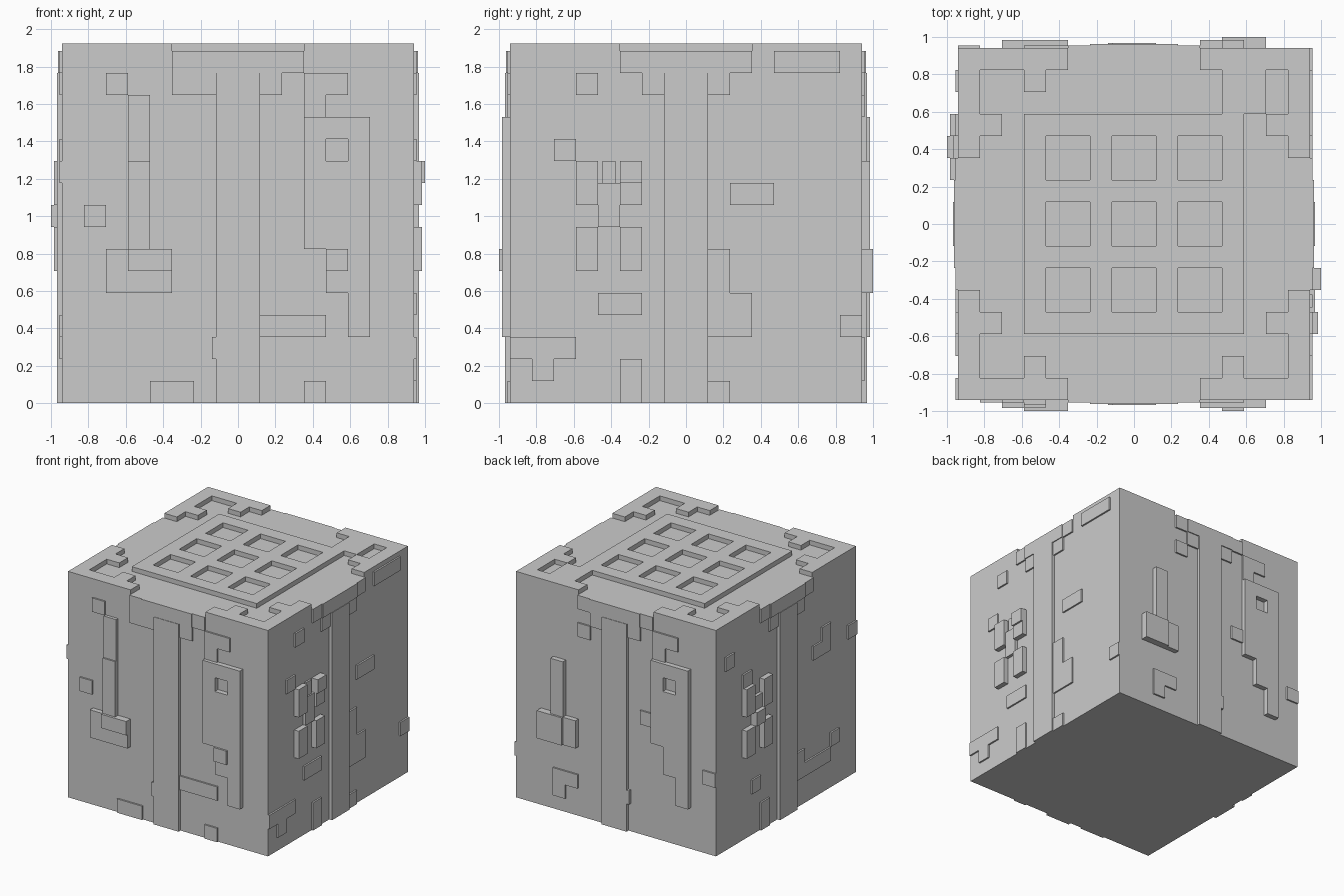
import bpy, bmesh, math
from mathutils import Matrix, Vector

if "Cube" in bpy.data.objects:
    bpy.data.objects.remove(bpy.data.objects["Cube"])

P = 2 / 17            # one cell of the 16 x 16 x 16 block
H = 8 * P             # half width of the block
TOP = 16 * P
LIFT = 0.04           # thickness of the top layer
LOW, MID, PANEL, HIGH = 0.014, 0.026, 0.043, 0.059   # relief heights
FRONT, RIGHT, BACK, LEFT = range(4)

grey = bpy.data.materials.new("plain grey")
grey.diffuse_color = (0.6, 0.6, 0.6, 1)
grey.use_nodes = True
grey.node_tree.nodes["Principled BSDF"].inputs["Base Color"].default_value = grey.diffuse_color


def build(name, boxes, turn=0):
    """One object from (low corner, high corner) boxes, turned about z in quarter turns."""
    bm = bmesh.new()
    for lo, hi in boxes:
        lo, hi = Vector(lo), Vector(hi)
        m = Matrix.Translation((lo + hi) / 2) @ Matrix.Diagonal((*(hi - lo), 1))
        bmesh.ops.create_cube(bm, size=1, matrix=m)
    bmesh.ops.rotate(bm, verts=bm.verts, cent=(0, 0, 0),
                     matrix=Matrix.Rotation(turn * math.pi / 2, 3, 'Z'))
    me = bpy.data.meshes.new(name)
    bm.to_mesh(me)
    bm.free()
    me.materials.append(grey)
    ob = bpy.data.objects.new(name, me)
    bpy.context.collection.objects.link(ob)
    return ob


def relief(name, side, depth, *rects):
    """Raised plates on a side; each rect is left, right, top, bottom in cells."""
    build(name, [((a * P - H, -H - depth, TOP - d * P), (b * P - H, -H + 0.01, TOP - c * P))
                 for a, b, c, d in rects], side)


def top_plates(name, rects, sx=1, sy=1):
    """Raised plates on the top, cells measured from the centre, mirrored by sx, sy."""
    boxes = []
    for x0, x1, y0, y1 in rects:
        xs, ys = sorted((sx * x0, sx * x1)), sorted((sy * y0, sy * y1))
        boxes.append(((xs[0] * P, ys[0] * P, TOP - 0.01), (xs[1] * P, ys[1] * P, TOP + LIFT)))
    build(name, boxes)


# Solid core
build("block_core", [((-H, -H, 0), (H, H, TOP))])

# Work surface with a three by three set of square wells
bars = [(-5, -4), (-2, -1), (1, 2), (4, 5)]
wells = [(-4, -2), (-1, 1), (2, 4)]
top_plates("work_surface", [(-5, 5, *b) for b in bars] + [(*b, *w) for b in bars for w in wells])

# Stepped corner brackets with a small pocket in each
bracket = [(3, 8, 7, 8), (7, 8, 3, 7), (4, 5, 6, 7), (6, 7, 4, 5)]
for sx in (-1, 1):
    for sy in (-1, 1):
        extra = [(4, 5, 5, 6), (5, 6, 5, 7)] if sx > 0 and sy > 0 else []
        top_plates("corner_bracket", bracket + extra, sx, sy)

# Central post and top trim shared by all four sides
for side in range(4):
    relief("centre_post", side, MID, (7, 9, 1, 16))
    relief("top_trim", side, LOW, (5, 11, 0, 1), (6, 7, 1, 2), (9, 10, 1, 2))
    relief("trim_centre", side, MID - 0.004, (6, 10, 0, 1))

# Saw on front and back: blade with grip hole and a raised tooth
for side in (FRONT, BACK):
    relief("saw", side, PANEL, (11, 14, 3, 4), (11, 12, 4, 5), (13, 14, 4, 5),
           (11, 14, 5, 9), (12, 14, 9, 11), (13, 14, 11, 13))
    relief("saw_step", side, LOW, (11, 13, 1, 2), (11, 12, 2, 3))

# Front: hammer and loose chips
relief("hammer_handle_top", FRONT, MID, (3, 4, 2, 5))
relief("hammer_handle", FRONT, PANEL - 0.004, (3, 4, 5, 9))
relief("hammer_head", FRONT, PANEL, (2, 5, 9, 11))
relief("hammer_cheek", FRONT, HIGH, (3, 5, 9, 10))
relief("saw_tooth", FRONT, HIGH, (12, 13, 9, 10))
relief("chips", FRONT, LOW, (2, 3, 1, 2), (1, 2, 7, 8), (9, 12, 12, 13), (4, 6, 15, 16),
       (11, 12, 15, 16), (5, 6, 1, 2))
relief("post_notch", FRONT, MID, (6.82, 7, 13, 14))

# Back: hammer and loose chips
relief("hammer_handle", BACK, PANEL, (3, 4, 5, 9))
relief("hammer_head", BACK, PANEL, (4, 5, 9, 11))
relief("hammer_cheek", BACK, HIGH, (2, 4, 9, 11))
relief("chips", BACK, LOW, (3, 5, 13, 14), (3, 4, 14, 15), (10, 11, 7, 8),
       (15, 16, 10, 11), (5, 6, 2, 3))
relief("post_notch", BACK, MID, (9, 9.18, 13, 14))

# Shears on right and left: two blades, two grips and a pivot
for side in (RIGHT, LEFT):
    relief("shears_blades", side, PANEL, (3, 4, 5, 7), (5, 6, 5, 7))
    relief("shears_grips", side, PANEL, (3, 4, 8, 10), (5, 6, 8, 10))
    relief("shears_pivot", side, MID, (4, 5, 6, 8))

# Right: raised blade tip, widened post and loose chips
relief("blade_tip", RIGHT, HIGH, (5, 6, 5, 6))
relief("post_steps", RIGHT, LOW, (9, 10, 9, 11), (9, 11, 11, 13), (9, 10, 15, 16))
relief("chips", RIGHT, LOW, (3, 4, 1, 2), (2, 3, 4, 5), (4.2, 4.8, 5, 6), (4, 6, 11, 12),
       (10, 12, 6, 7), (12, 15, 0, 1), (15, 16, 12, 13), (5, 6, 14, 16))
relief("low_bracket", RIGHT, LOW, (0, 3, 13, 14), (1, 2, 14, 15))

# Left: raised pivot, post ledge and loose chips
relief("raised_pivot", LEFT, HIGH, (4, 5, 7, 8))
relief("post_ledge", LEFT, LOW, (9, 13, 13, 14), (9, 10, 12, 13), (13, 14, 12, 13))
relief("chips", LEFT, LOW, (1, 2, 2, 3), (3, 4, 4, 5), (4, 5, 12, 13), (5, 6, 14, 16),
       (11, 13, 5, 6), (12, 13, 4, 5), (15, 16, 5, 6))
